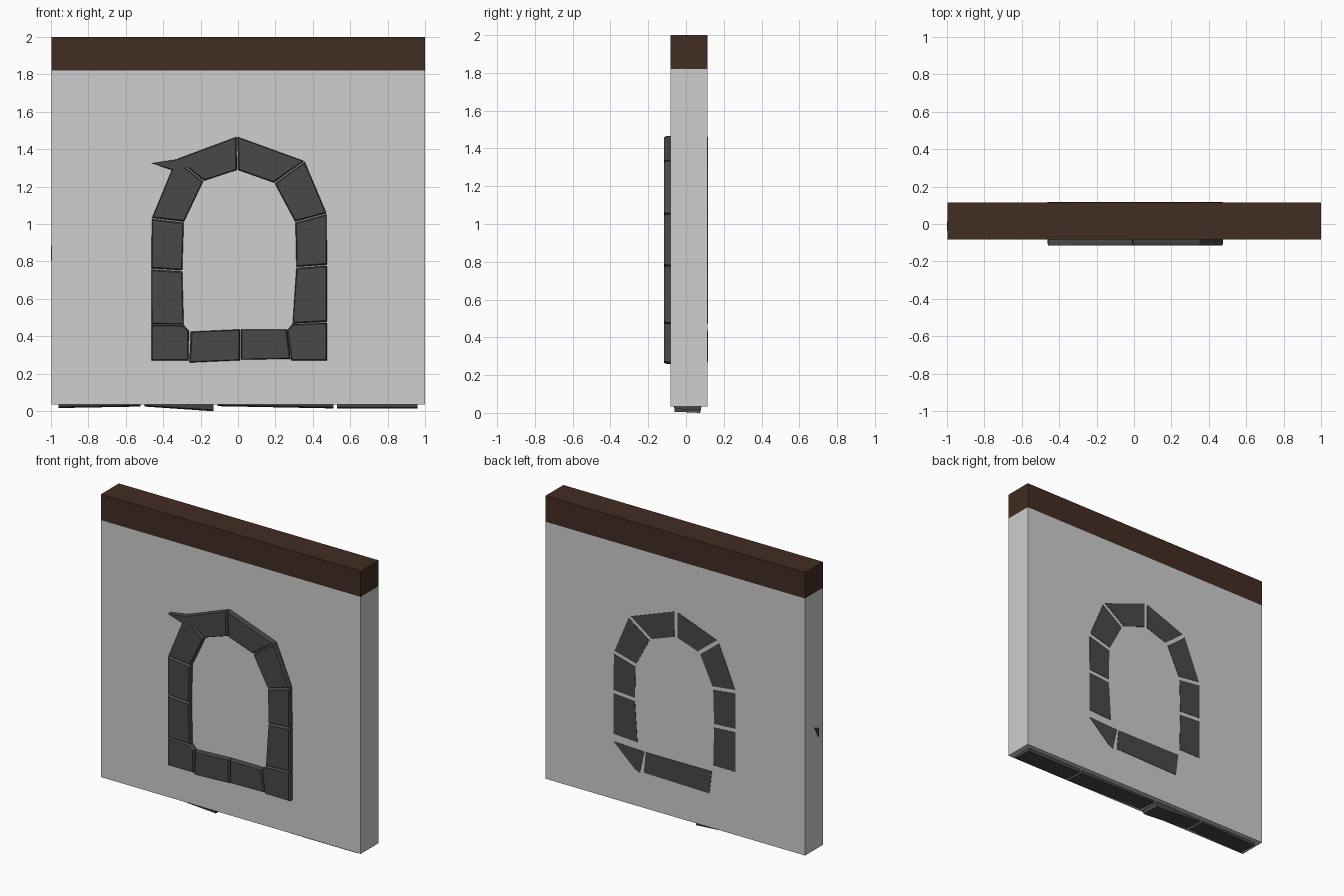
import bpy, bmesh
from mathutils import Vector

if "Cube" in bpy.data.objects:
    bpy.data.objects.remove(bpy.data.objects["Cube"])


def material(name, rgb):
    m = bpy.data.materials.new(name)
    m.diffuse_color = (*rgb, 1)
    m.use_nodes = True
    m.node_tree.nodes["Principled BSDF"].inputs["Base Color"].default_value = m.diffuse_color
    return m


PLASTER = material("pale_plaster", (0.62, 0.62, 0.62))
WOOD = material("dark_wood", (0.055, 0.026, 0.017))
STONE = material("dark_stone", (0.065, 0.065, 0.065))
FRONT, BACK = -0.082, 0.114


def loft(name, rings, mat):
    """Closed solid through rings of equal point count."""
    bm = bmesh.new()
    loops = [[bm.verts.new(p) for p in r] for r in rings]
    n = len(loops[0])
    bm.faces.new(loops[0])
    bm.faces.new(loops[-1])
    for a, b in zip(loops, loops[1:]):
        for i in range(n):
            j = (i + 1) % n
            bm.faces.new((a[i], a[j], b[j], b[i]))
    bmesh.ops.recalc_face_normals(bm, faces=bm.faces)
    me = bpy.data.meshes.new(name)
    bm.to_mesh(me)
    bm.free()
    me.materials.append(mat)
    ob = bpy.data.objects.new(name, me)
    bpy.context.collection.objects.link(ob)
    return ob


def box(name, x0, x1, y0, y1, z0, z1, mat):
    return loft(name, [[(x0, y0, z), (x1, y0, z), (x1, y1, z), (x0, y1, z)]
                       for z in (z0, z1)], mat)


def shrink(pts, d):
    c = sum((Vector(p) for p in pts), Vector((0, 0))) / len(pts)
    return [Vector(p) + (c - Vector(p)).normalized() * d for p in pts]


def front_stone(name, pts, edge=0.008):
    """Stone standing proud of the front, with a chamfered face."""
    inner = shrink(pts, edge)
    loft(name, [[(x, -0.05, z) for x, z in pts],
                [(x, -0.104, z) for x, z in pts],
                [(x, -0.116, z) for x, z in inner]], STONE)


def back_stone(name, pts):
    loft(name, [[(x, y, z) for x, z in pts] for y in (0.09, 0.1165)], STONE)


def segment(a, b, gap):
    """Quad between two joints (outer point, inner point), pulled apart by gap."""
    (ao, ai), (bo, bi) = [[Vector(p) for p in j] for j in (a, b)]
    do, di = (bo - ao).normalized() * gap, (bi - ai).normalized() * gap
    return [ao + do, bo - do, bi - di, ai + di]


# wall and top beam
box("wall", -0.995, 1, FRONT, BACK, 0.035, 1.82, PLASTER)
box("top_beam", -0.995, 1, FRONT, BACK, 1.82, 2, WOOD)

# arch and jamb stones, showing on both faces of the wall
joints = [((-0.462, 0.46), (-0.29, 0.46)), ((-0.462, 0.76), (-0.298, 0.75)),
          ((-0.46, 1.03), (-0.29, 1.01)), ((-0.33, 1.345), (-0.185, 1.23)),
          ((-0.005, 1.466), (-0.003, 1.29)), ((0.355, 1.335), (0.195, 1.22)),
          ((0.473, 1.055), (0.307, 1.01)), ((0.475, 0.78), (0.312, 0.768)),
          ((0.475, 0.475), (0.292, 0.465))]
for i, (a, b) in enumerate(zip(joints, joints[1:])):
    front_stone(f"arch_stone_front_{i}", segment(a, b, 0.003))
    back_stone(f"arch_stone_back_{i}", segment(a, b, 0.013))

# lower corners, sill and the sharp chip on the front
front_stone("corner_left", [(-0.462, 0.27), (-0.265, 0.27), (-0.262, 0.43),
                            (-0.29, 0.46), (-0.462, 0.46)])
front_stone("sill_left", [(-0.26, 0.26), (0.01, 0.272), (0.012, 0.437), (-0.252, 0.425)])
front_stone("sill_right", [(0.015, 0.275), (0.28, 0.28), (0.262, 0.437), (0.015, 0.437)])
front_stone("corner_right", [(0.475, 0.27), (0.475, 0.472), (0.29, 0.465),
                             (0.262, 0.43), (0.285, 0.27)])
front_stone("chip", [(-0.46, 1.325), (-0.28, 1.352), (-0.25, 1.30), (-0.36, 1.29)], 0.004)

# sill stones on the back
back_stone("sill_back", [(0.228, 0.426), (-0.28, 0.428), (-0.26, 0.27), (0.243, 0.28)])
back_stone("sill_back_corner", [(0.475, 0.435), (0.24, 0.425), (0.275, 0.272), (0.31, 0.285)])

# uneven footing stones under the wall: x start, x end, underside heights
footing = [(-0.96, -0.52, 0.02, 0.028), (-0.5, -0.13, 0.028, 0.003),
           (-0.11, 0.51, 0.03, 0.018), (0.53, 0.96, 0.018, 0.018)]
for i, (x0, x1, z0, z1) in enumerate(footing):
    low = 0.003
    loft(f"footing_{i}", [
        [(x0, -0.065, 0.05), (x1, -0.065, 0.05), (x1, 0.085, 0.05), (x0, 0.085, 0.05)],
        [(x0, -0.06, z0 + low), (x1, -0.06, z1 + low), (x1, 0.075, z1 - low), (x0, 0.075, z0 - low)]],
        STONE)

# small stone corner poking out of the left end
loft("end_chip", [[(-0.98, 0.03, 0.9), (-0.98, -0.06, 0.87), (-0.98, -0.04, 0.78)],
                  [(-1.0, 0.01, 0.88), (-1.0, -0.03, 0.86), (-1.0, -0.03, 0.81)]], STONE)
